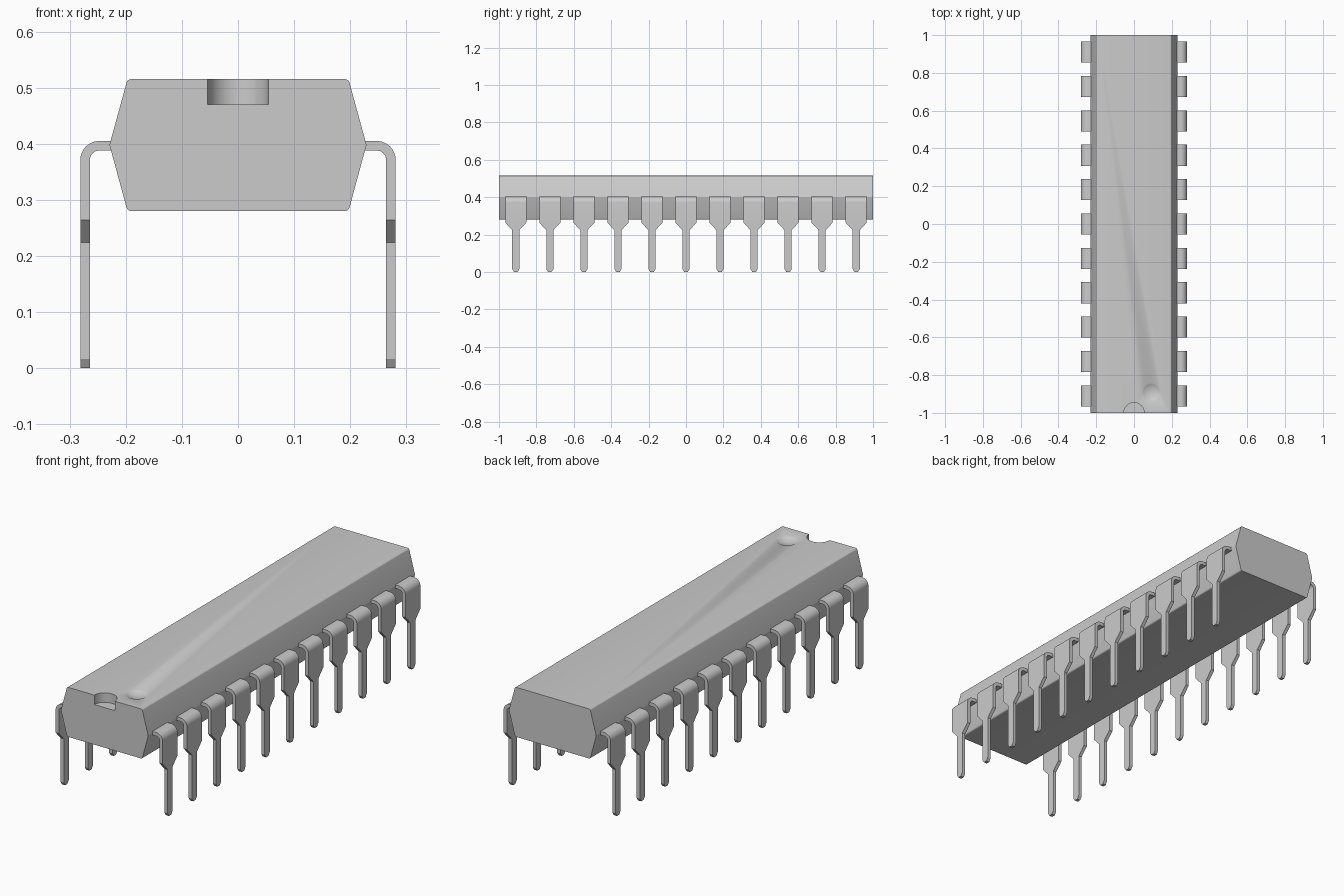
import bpy, bmesh, math
from mathutils import Matrix

if "Cube" in bpy.data.objects:
    bpy.data.objects.remove(bpy.data.objects["Cube"])

grey = bpy.data.materials.new("light grey")
grey.use_nodes = True
grey.diffuse_color = (0.6, 0.6, 0.6, 1)
grey.node_tree.nodes["Principled BSDF"].inputs["Base Color"].default_value = (0.6, 0.6, 0.6, 1)


def make_object(name, bm):
    bmesh.ops.recalc_face_normals(bm, faces=bm.faces)
    mesh = bpy.data.meshes.new(name)
    bm.to_mesh(mesh)
    bm.free()
    mesh.materials.append(grey)
    obj = bpy.data.objects.new(name, mesh)
    bpy.context.collection.objects.link(obj)
    return obj


def activate(obj):
    bpy.ops.object.select_all(action="DESELECT")
    obj.select_set(True)
    bpy.context.view_layer.objects.active = obj


def cut(target, cutter):
    mod = target.modifiers.new("cut", "BOOLEAN")
    mod.operation, mod.solver, mod.object = "DIFFERENCE", "EXACT", cutter
    activate(target)
    bpy.ops.object.modifier_apply(modifier=mod.name)
    bpy.data.objects.remove(cutter)


# Package body: hexagonal profile swept along y, with softened long edges
TOP, MID, BOTTOM = 0.515, 0.398, 0.28
profile = [(-0.197, BOTTOM), (0.197, BOTTOM), (0.229, MID),
           (0.197, TOP), (-0.197, TOP), (-0.229, MID)]
bm = bmesh.new()
end = bm.faces.new([bm.verts.new((x, -1, z)) for x, z in profile])
swept = bmesh.ops.extrude_face_region(bm, geom=[end])["geom"]
bmesh.ops.translate(bm, vec=(0, 2, 0),
                    verts=[v for v in swept if isinstance(v, bmesh.types.BMVert)])
long_edges = [e for e in bm.edges if abs(e.verts[0].co.y - e.verts[1].co.y) > 1
              and abs(e.verts[0].co.z - MID) > 0.01]
bmesh.ops.bevel(bm, geom=long_edges, offset=0.006, segments=4, profile=0.5, affect="EDGES")
body = make_object("package_body", bm)

# Half-round notch at the front end
bm = bmesh.new()
bmesh.ops.create_cone(bm, cap_ends=True, segments=64, radius1=0.054, radius2=0.054,
                      depth=0.2, matrix=Matrix.Translation((0, -1, 0.57)))
cut(body, make_object("notch_cutter", bm))

# Shallow round dimple marking the first lead
radius, depth = 0.047, 0.012
ball = (radius ** 2 + depth ** 2) / (2 * depth)
bm = bmesh.new()
bmesh.ops.create_uvsphere(bm, u_segments=48, v_segments=48, radius=ball,
                          matrix=Matrix.Translation((0.092, -0.89, TOP - depth + ball)))
cut(body, make_object("dimple_cutter", bm))
activate(body)
bpy.ops.object.shade_smooth_by_angle(angle=math.radians(30))

# Lead: rows of (outer point, inner point, half width) from the body to the tip
OUT, THICK, BEND, HIGH = 0.281, 0.017, 0.034, 0.405
WIDE, NARROW = 0.056, 0.019
rows = [((0.2, HIGH), (0.2, HIGH - THICK), WIDE)]
for i in range(13):
    a = math.pi / 2 * (1 - i / 12)
    outer, inner = [(OUT - BEND + r * math.cos(a), HIGH - BEND + r * math.sin(a))
                    for r in (BEND, BEND - THICK)]
    rows.append((outer, inner, WIDE))
for z, half in ((0.264, WIDE), (0.224, NARROW), (0.016, NARROW), (0, 0.009)):
    rows.append(((OUT, z), (OUT - THICK, z), half))

PITCH, COUNT = 0.182, 11
first = -PITCH * (COUNT - 1) / 2
bm = bmesh.new()
rings = []
for (ox, oz), (ix, iz), half in rows:
    corners = [(ox, -half, oz), (ox, half, oz), (ix, half, iz), (ix, -half, iz)]
    rings.append([bm.verts.new((x, y + first, z)) for x, y, z in corners])
for a, b in zip(rings, rings[1:]):
    for k in range(4):
        n = (k + 1) % 4
        bm.faces.new((a[k], a[n], b[n], b[k]))
bm.faces.new(rings[0])
bm.faces.new(rings[-1])
leads = make_object("leads", bm)
activate(leads)
bpy.ops.object.shade_smooth_by_angle(angle=math.radians(30))

# Repeat along the package and mirror to the other side
row = leads.modifiers.new("row", "ARRAY")
row.count = COUNT
row.use_relative_offset = False
row.use_constant_offset = True
row.constant_offset_displace = (0, PITCH, 0)
leads.modifiers.new("both_sides", "MIRROR")
